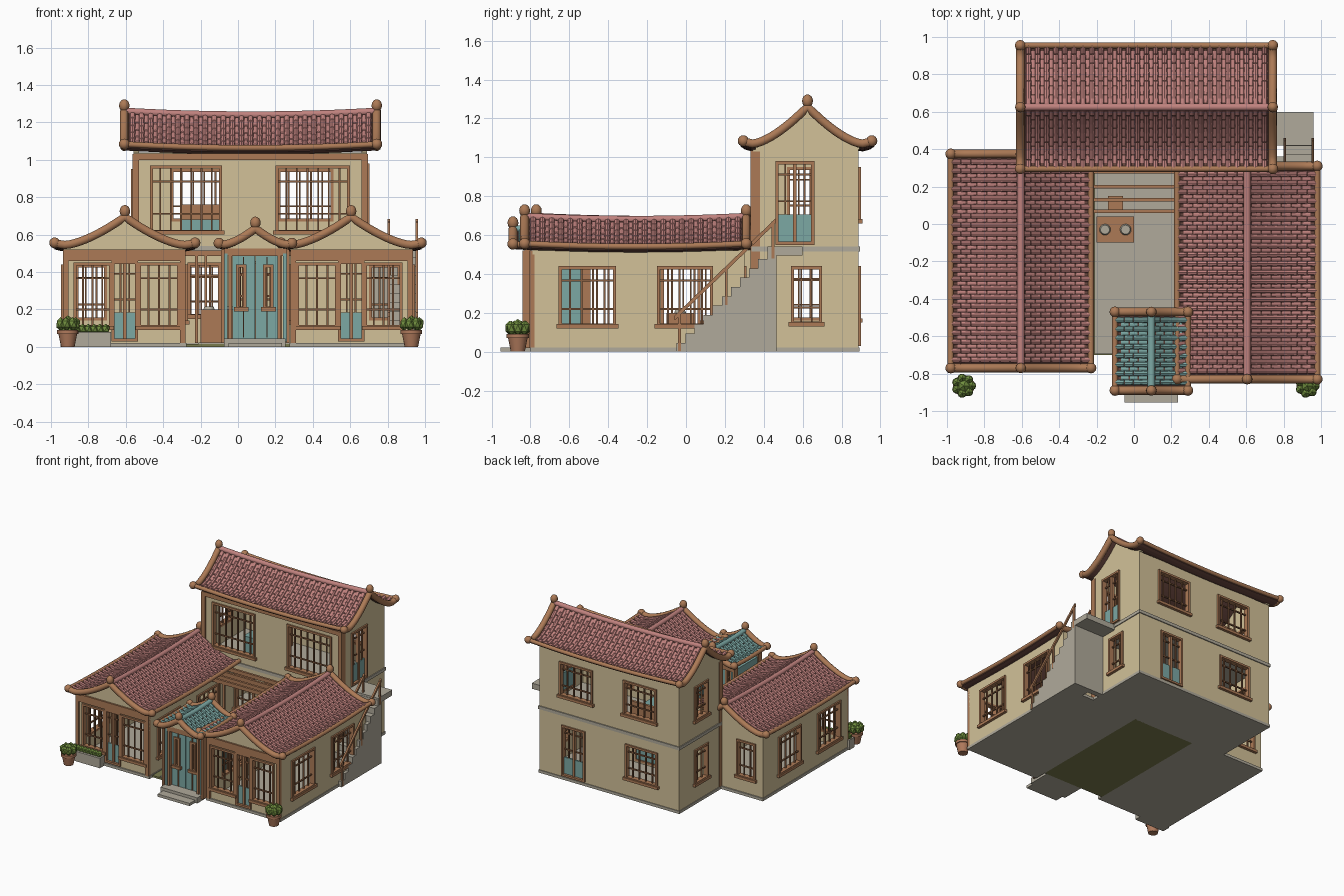
import bpy, bmesh, math
from mathutils import Matrix, Vector

if "Cube" in bpy.data.objects:
    bpy.data.objects.remove(bpy.data.objects["Cube"])


def colour(name, r, g, b):
    lin = [((c / 255 + 0.055) / 1.055) ** 2.4 for c in (r, g, b)] + [1]
    m = bpy.data.materials.new(name)
    m.use_nodes = True
    m.diffuse_color = lin
    m.node_tree.nodes["Principled BSDF"].inputs["Base Color"].default_value = lin
    return m


CREAM = colour("cream plaster", 210, 193, 152)
STONE = colour("grey stone", 176, 170, 155)
TRIM = colour("brown wood", 172, 122, 86)
DARK = colour("dark wood", 138, 96, 66)
PINK = colour("pink tile", 192, 130, 126)
SEAM = colour("roof underlay", 104, 70, 62)
TEAL = colour("teal paint", 124, 168, 164)
LEAF = colour("leaf green", 112, 142, 62)
GRASS = colour("olive ground", 122, 124, 78)
CLAY = colour("clay", 176, 122, 92)

parts = []


def part(name, mat, smooth=False):
    bm = bmesh.new()
    parts.append((name, mat, smooth, bm))
    return bm


def box(bm, x0, x1, y0, y1, z0, z1):
    m = Matrix.Translation(((x0 + x1) / 2, (y0 + y1) / 2, (z0 + z1) / 2))
    bmesh.ops.create_cube(bm, size=1, matrix=m @ Matrix.Diagonal((x1 - x0, y1 - y0, z1 - z0, 1)))


def loft(bm, rings):
    vs = [[bm.verts.new(p) for p in r] for r in rings]
    n = len(vs[0])
    for a, b in zip(vs, vs[1:]):
        for i in range(n):
            bm.faces.new((a[i], a[(i + 1) % n], b[(i + 1) % n], b[i]))
    bm.faces.new(vs[0][::-1])
    bm.faces.new(vs[-1])


def ball(bm, p, r, tall=1.0):
    m = Matrix.Translation(p) @ Matrix.Diagonal((1, 1, tall, 1))
    bmesh.ops.create_uvsphere(bm, u_segments=12, v_segments=8, radius=r, matrix=m)


# Walls: w = (axis the wall runs along, outer plane, outward sign)
def slab(bm, w, a0, a1, z0, z1, d0, d1):
    axis, c, out = w
    lo, hi = sorted((c + out * d0, c + out * d1))
    if axis == "x":
        box(bm, a0, a1, lo, hi, z0, z1)
    else:
        box(bm, lo, hi, a0, a1, z0, z1)


trim = part("window_and_door_frames", TRIM)
lattice = part("lattice_bars", DARK)
panels = part("door_panels", TEAL)


def opening(w, kind, a0, a1, z0, z1):
    f = 0.016
    for b in ((a0, a0 + f, z0, z1), (a1 - f, a1, z0, z1), (a0, a1, z1 - f, z1), (a0, a1, z0, z0 + f)):
        slab(trim, w, *b, -0.03, 0.012)
    if kind == "win":
        slab(trim, w, a0 - 0.012, a1 + 0.012, z0 - 0.01, z0 + 0.012, 0, 0.022)
    low = z0 + f
    if kind == "door":
        low = z0 + (z1 - z0) * 0.36
        slab(panels, w, a0 + f, a1 - f, z0 + f, low, -0.022, -0.008)
        mid = (a0 + a1) / 2
        slab(trim, w, mid - 0.009, mid + 0.009, z0, z1, -0.026, 0.002)
    n = max(3, round((a1 - a0) / 0.055))
    for i in range(1, n):
        a = a0 + (a1 - a0) * i / n
        slab(lattice, w, a - 0.0045, a + 0.0045, low, z1 - f, -0.02, -0.008)
    for t in (0.25, 0.75):
        z = low + (z1 - low) * t
        slab(lattice, w, a0 + f, a1 - f, z - 0.0045, z + 0.0045, -0.021, -0.009)


def wall(bm, w, a0, a1, z0, z1, holes=()):
    cuts = sorted({a0, a1, *[h[1] for h in holes], *[h[2] for h in holes]})
    for p, q in zip(cuts, cuts[1:]):
        z = z0
        for h in sorted((h for h in holes if h[1] < q and h[2] > p), key=lambda h: h[3]):
            if h[3] > z:
                slab(bm, w, p, q, z, h[3], -0.03, 0)
            z = h[4]
        if z < z1:
            slab(bm, w, p, q, z, z1, -0.03, 0)
    for h in holes:
        opening(w, *h)


# Curved tiled roof, with gable walls at the given offsets along the ridge
def roof(name, cx, cy, axis, length, half, eave, rise, tile, lift, rows, walls, gables, wall_half, wall_top):
    def height(u, v):
        return eave + rise * abs(1 - abs(v) / half / 0.85) ** 1.5 + lift * (2 * u / length) ** 2

    def place(u, v, z):
        return Vector((cx + u, cy + v, z)) if axis == "x" else Vector((cx - v, cy + u, z))

    end = length / 2
    us = [end * (i / 6 - 1) for i in range(13)]
    vs = [half * (i / 14 - 1) for i in range(29)]
    under = part(name + "_underlay", SEAM)
    loft(under, [[place(u, v, height(u, v)) for v in vs] +
                 [place(u, v, height(u, v) - 0.02) for v in vs[::-1]] for u in us])
    # Cover tiles, with staggered flatter tiles between them
    tiles = part(name + "_tiles", tile)
    n = round((length - 0.04) / 0.048)
    pitch = (length - 0.04) / n

    def one_tile(u, v0, v1, width, tall):
        loft(tiles, [[place(u + width * k * math.cos(math.pi * j / 4), v,
                            height(u, v) + tall * k * math.sin(math.pi * j / 4)) for j in range(5)]
                     for v, k in ((v0, 0.86), (v1, 1.0))])

    step = half / rows
    for side in (-1, 1):
        for i in range(n):
            u = -end + 0.02 + pitch * (i + 0.5)
            for k in range(rows):
                one_tile(u, side * step * k, side * step * (k + 0.97), pitch * 0.35, 0.017)
                if i < n - 1 and k < rows - 1:
                    one_tile(u + pitch / 2, side * step * (k + 0.5), side * step * (k + 1.34), pitch * 0.3, 0.008)
    # Ridge, eave poles and gable poles
    circle = [(math.cos(t * math.pi / 5), math.sin(t * math.pi / 5)) for t in range(10)]
    ridge = part(name + "_ridge", tile, True)
    poles = part(name + "_poles", TRIM, True)
    for bm, v, r in ((ridge, 0, 0.02), (poles, -half, 0.016), (poles, half, 0.016)):
        loft(bm, [[place(u, v + r * c, height(u, v) + r * s) for c, s in circle] for u in us])
    for u in (-end, end):
        rings = []
        for v in vs:
            d = 0.01
            t = Vector((2 * d, height(u, v + d) - height(u, v - d))).normalized()
            rings.append([place(u + 0.023 * c, v - t.y * 0.023 * s, height(u, v) + t.x * 0.023 * s)
                          for c, s in circle])
        loft(poles, rings)
        ball(poles, place(u, 0, height(u, 0) + 0.03), 0.028, 1.2)
        for v in (-half, half):
            ball(poles, place(u, v, height(u, v)), 0.029)
    for u0, u1 in gables:
        gv = [wall_half * (i / 10 - 1) for i in range(21)]
        loft(walls, [[place(u, v, height(u, v) - 0.012) for v in gv] +
                     [place(u, wall_half, wall_top), place(u, -wall_half, wall_top)] for u in (u0, u1)])


# Side wings
for side, name, y0, y1, ry0, ry1 in ((-1, "left_wing", -0.73, 0.35, -0.77, 0.375),
                                     (1, "right_wing", -0.79, 0.3, -0.83, 0.31)):
    def span(kind, a, b, z0, z1):
        return (kind, *sorted((side * a, side * b)), z0, z1)

    walls = part(name + "_walls", CREAM)
    x0, x1 = sorted((side * 0.28, side * 0.935))
    front = ("x", y0, -1)
    wall(walls, front, x0, x1, 0.02, 0.52, [span("win", 0.31, 0.535, 0.1, 0.45), span("door", 0.535, 0.675, 0.03, 0.46),
                                          span("win", 0.675, 0.88, 0.1, 0.45)])
    wall(walls, ("x", y1, 1), x0, x1, 0.02, 0.52, [span("win", 0.7, 0.87, 0.14, 0.44)])
    shift = 0.0 if side > 0 else 0.02
    sides = [("win", -0.655 + shift, -0.36 + shift, 0.13, 0.44), ("win", -0.15 + shift, 0.14 + shift, 0.13, 0.44)]
    for c, out in ((0.935, side), (0.28, -side)):
        wall(walls, ("y", side * c, out), y0, y1, 0.02, 0.52, sides)
    slab(trim, front, x0, x1, 0.46, 0.52, 0, 0.014)
    for x in (x0, x1 - 0.03):
        slab(trim, front, x, x + 0.03, 0.02, 0.5, -0.01, 0.014)
    mid = (ry0 + ry1) / 2
    roof(name + "_roof", side * 0.605, mid, "y", ry1 - ry0, 0.375, 0.53, 0.15, PINK, 0.015, 7, walls,
         ((y0 - mid, y0 + 0.03 - mid), (y1 - 0.03 - mid, y1 - mid)), 0.327, 0.52)
    box(part(name + "_base", STONE), x0 - 0.005, x1 + 0.005, y0 - 0.01, 0.36, 0, 0.022)

# Main two-storey house
house = part("house_walls", CREAM)
wall(house, ("x", 0.345, -1), -0.56, 0.69, 0.02, 1.04,
     [("win", -0.27, -0.09, 0.16, 0.45), ("door", 0.0, 0.2, 0.03, 0.46),
      ("win", -0.47, -0.085, 0.61, 0.97), ("win", 0.2, 0.6, 0.61, 0.97)])
wall(house, ("x", 0.887, 1), -0.56, 0.69, 0.02, 1.04,
     [("door", 0.28, 0.49, 0.03, 0.44), ("win", -0.37, -0.08, 0.16, 0.44),
      ("win", -0.36, -0.06, 0.67, 0.95), ("win", 0.21, 0.51, 0.67, 0.95)])
wall(house, ("y", 0.69, 1), 0.345, 0.887, 0.02, 1.04,
     [("win", 0.54, 0.7, 0.14, 0.44), ("door", 0.46, 0.66, 0.55, 0.98)])
wall(house, ("y", -0.56, -1), 0.345, 0.887, 0.02, 1.04,
     [("win", 0.52, 0.7, 0.16, 0.44), ("win", 0.52, 0.7, 0.67, 0.95)])
roof("house_roof", 0.067, 0.625, "x", 1.35, 0.33, 1.05, 0.19, PINK, 0.02, 7, house,
     ((-0.627, -0.597), (0.593, 0.623)), 0.268, 1.04)
slab(trim, ("x", 0.345, -1), -0.56, 0.69, 1.0, 1.035, 0, 0.014)
for x in (-0.565, 0.66):
    box(trim, x, x + 0.035, 0.333, 0.38, 0.02, 1.03)
floors = part("house_floors", STONE)
box(floors, -0.567, 0.697, 0.338, 0.895, 0.515, 0.54)
box(floors, -0.565, 0.695, 0.34, 0.893, 0, 0.022)
box(part("bed", TEAL), -0.3, -0.08, 0.5, 0.8, 0.54, 0.68)
box(part("bed_headboard", TRIM), -0.3, -0.08, 0.8, 0.82, 0.54, 0.76)

# Entrance gate
gate = part("gate_walls", TEAL)
gate_trim = part("gate_frame", TRIM)
gx0, gx1, gy0, gy1 = -0.085, 0.27, -0.83, -0.5
for x in (gx0, gx1 - 0.03):
    box(gate, x, x + 0.03, gy0, gy1, 0.03, 0.5)
for x in (gx0 - 0.006, gx1 - 0.012):
    for y in (gy0 - 0.01, gy1 - 0.035):
        box(gate_trim, x, x + 0.018, y, y + 0.045, 0.02, 0.52)
for y in (gy0, gy1 - 0.03):
    box(gate_trim, gx0, gx1, y, y + 0.035, 0.485, 0.525)
for x0, x1, hx0, hx1 in ((-0.03, 0.09, -0.01, 0.045), (0.094, 0.215, 0.135, 0.19)):
    wall(gate, ("x", gy0 + 0.03, -1), x0, x1, 0.04, 0.485, [("win", hx0, hx1, 0.2, 0.44)])
    box(gate_trim, (x0 + x1) / 2 - 0.003, (x0 + x1) / 2 + 0.003, gy0 + 0.02, gy0 + 0.03, 0.05, 0.48)
for x in (-0.05, 0.21):
    box(gate_trim, x, x + 0.018, gy0, gy0 + 0.04, 0.03, 0.49)
gable = part("gate_gables", CREAM)
roof("gate_roof", 0.093, -0.68, "y", 0.42, 0.195, 0.54, 0.085, TEAL, 0.008, 4, gable,
     ((-0.15, -0.12), (0.15, 0.18)), 0.17, 0.52)
steps = part("gate_steps", STONE)
box(steps, -0.05, 0.235, -0.955, -0.8, 0, 0.022)
box(steps, -0.075, 0.255, -0.885, -0.5, 0, 0.045)

# Courtyard with counter and pergola
box(part("courtyard_ground", GRASS), -0.275, 0.275, -0.7, 0.345, 0, 0.015)
box(part("courtyard_paving", STONE), -0.21, 0.275, -0.695, 0.34, 0.015, 0.024)
wood = part("counter_and_pergola", TRIM)
box(wood, -0.2, 0.0, -0.1, 0.04, 0.02, 0.2)
box(wood, -0.14, -0.06, 0.07, 0.15, 0.02, 0.16)
rings = part("stove_rings", STONE, True)
for x in (-0.155, -0.045):
    bmesh.ops.create_cone(rings, cap_ends=True, segments=16, radius1=0.03, radius2=0.024, depth=0.016,
                          matrix=Matrix.Translation((x, -0.03, 0.208)))
for y in (0.06, 0.12, 0.19, 0.27):
    box(wood, -0.28, 0.28, y, y + 0.018, 0.485, 0.515)
for x in (-0.23, -0.18, 0.22):
    box(wood, x, x + 0.015, 0.06, 0.075, 0.02, 0.5)

# Outside stair, landing and handrails
stair = part("outside_stair", STONE)
for i in range(11):
    y = -0.05 + i * 0.0468
    box(stair, 0.8, 0.96, y, y + 0.0468, 0, 0.045 + i * 0.048)
box(stair, 0.69, 0.96, 0.42, 0.465, 0, 0.5)
box(stair, 0.69, 0.96, 0.42, 0.6, 0.495, 0.54)
rails = part("stair_rails", TRIM)
for x in (0.8, 0.948):
    loft(rails, [[Vector((x + dx, y, z + dz)) for dx, dz in ((0, 0), (0.014, 0), (0.014, 0.025), (0, 0.025))]
                 for y, z in ((-0.06, 0.16), (0.46, 0.66))])
    for y, z in ((-0.04, 0.0), (0.2, 0.24), (0.44, 0.48)):
        box(rails, x, x + 0.014, y, y + 0.014, z, z + 0.19)

# Flower bed and potted plants
box(part("flower_bed", STONE), -0.95, -0.68, -0.795, -0.73, 0, 0.08)
leaves = part("plants", LEAF)
pots = part("pots", CLAY, True)


def leaf(x, y, z, r, tall):
    bmesh.ops.create_icosphere(leaves, subdivisions=1, radius=r,
                               matrix=Matrix.Translation((x, y, z)) @ Matrix.Diagonal((1, 1, tall, 1)))


for i in range(8):
    leaf(-0.925 + i * 0.031, -0.762, 0.095, 0.024, 1.2)
for px in (-0.91, 0.927):
    loft(pots, [[Vector((px + r * math.cos(t * math.pi / 8), -0.865 + r * math.sin(t * math.pi / 8), z))
                 for t in range(16)]
                for r, z in ((0.036, 0), (0.05, 0.07), (0.058, 0.07), (0.058, 0.09), (0.045, 0.09))])
    leaf(px, -0.865, 0.13, 0.035, 1.1)
    for i in range(7):
        a = i * math.tau / 7
        leaf(px + 0.042 * math.cos(a), -0.865 + 0.042 * math.sin(a), 0.122, 0.027, 1.4)

# Turn the collected parts into objects
for name, mat, smooth, bm in parts:
    bmesh.ops.recalc_face_normals(bm, faces=bm.faces)
    me = bpy.data.meshes.new(name)
    bm.to_mesh(me)
    bm.free()
    me.materials.append(mat)
    ob = bpy.data.objects.new(name, me)
    bpy.context.scene.collection.objects.link(ob)
    if smooth:
        bpy.ops.object.select_all(action="DESELECT")
        ob.select_set(True)
        bpy.context.view_layer.objects.active = ob
        bpy.ops.object.shade_smooth_by_angle(angle=math.radians(50))
